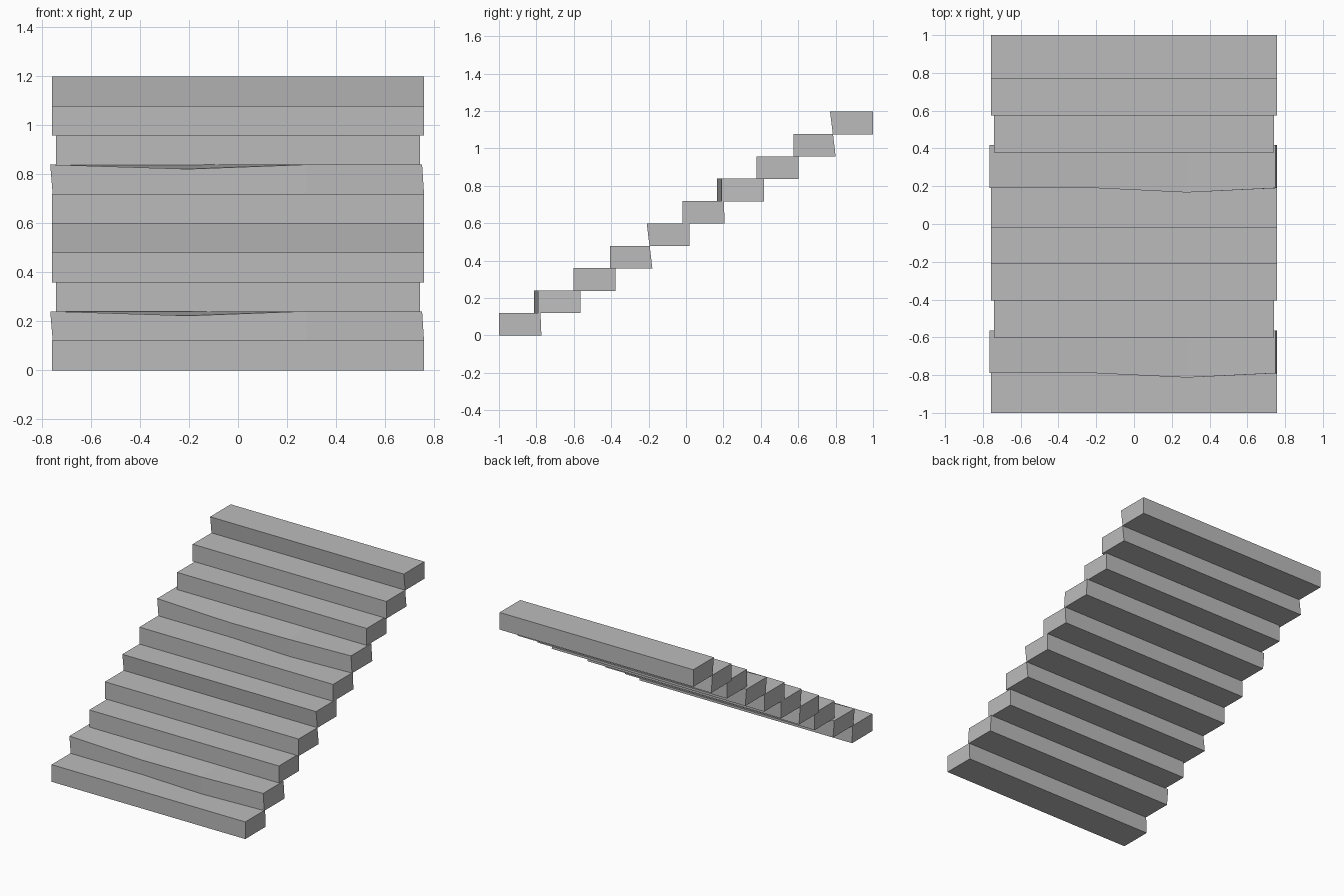
import bpy
import bmesh

cube = bpy.data.objects.get("Cube")
if cube:
    bpy.data.objects.remove(cube, do_unlink=True)

stone = bpy.data.materials.new("grey_stone")
stone.use_nodes = True
GREY = (0.5, 0.5, 0.5, 1)
stone.diffuse_color = GREY
bsdf = next(n for n in stone.node_tree.nodes if n.type == "BSDF_PRINCIPLED")
bsdf.inputs["Base Color"].default_value = GREY
bsdf.inputs["Roughness"].default_value = 0.9


def make_step(name, sections):
    """Bridge a row of four-cornered cross-sections and cap both ends."""
    bm = bmesh.new()
    rings = [[bm.verts.new(p) for p in ring] for ring in sections]
    for a, b in zip(rings, rings[1:]):
        for i in range(4):
            j = (i + 1) % 4
            bm.faces.new((a[i], a[j], b[j], b[i]))
    bm.faces.new(rings[0])
    bm.faces.new(rings[-1][::-1])
    bmesh.ops.recalc_face_normals(bm, faces=bm.faces)
    mesh = bpy.data.meshes.new(name)
    bm.to_mesh(mesh)
    bm.free()
    mesh.materials.append(stone)
    bpy.context.collection.objects.link(bpy.data.objects.new(name, mesh))


def straight_step(name, y, z, half, front_low, front_top, back_low, back_top):
    make_step(name, [[(x, y + front_low, z), (x, y + back_low, z),
                      (x, y + back_top, z + RISE), (x, y + front_top, z + RISE)]
                     for x in (-half, half)])


def worn_step(name, y, z):
    # Columns: low x, top x, front offset, drop of the worn front edge
    columns = [(-0.755, -0.765, 0.21, 0), (-0.2, -0.2, 0.21, 0.018),
               (0.28, 0.28, 0.187, 0), (0.758, 0.75, 0.21, 0)]
    make_step(name, [[(low, y + front, z), (low, y + 0.437, z),
                      (top, y + 0.437, z + RISE), (top, y + front, z + RISE - drop)]
                     for low, top, front, drop in columns])


RISE = 0.121
PITCH = 0.1195

# Two identical flights of five steps
for flight, (y, label) in enumerate([(-1.0, "lower"), (-0.02, "upper")]):
    z = flight * 5 * PITCH
    straight_step(label + "_first_step", y, z, 0.757, 0, 0, 0.227, 0.222)
    worn_step(label + "_worn_step", y, z + PITCH)
    straight_step(label + "_narrow_step", y, z + 2 * PITCH, 0.741,
                  0.398, 0.398, 0.622, 0.622)
    straight_step(label + "_fourth_step", y, z + 3 * PITCH, 0.757,
                  0.595, 0.595, 0.82, 0.806)
    straight_step(label + "_leaning_step", y, z + 4 * PITCH, 0.757,
                  0.805, 0.79, 1.02, 1.02)
